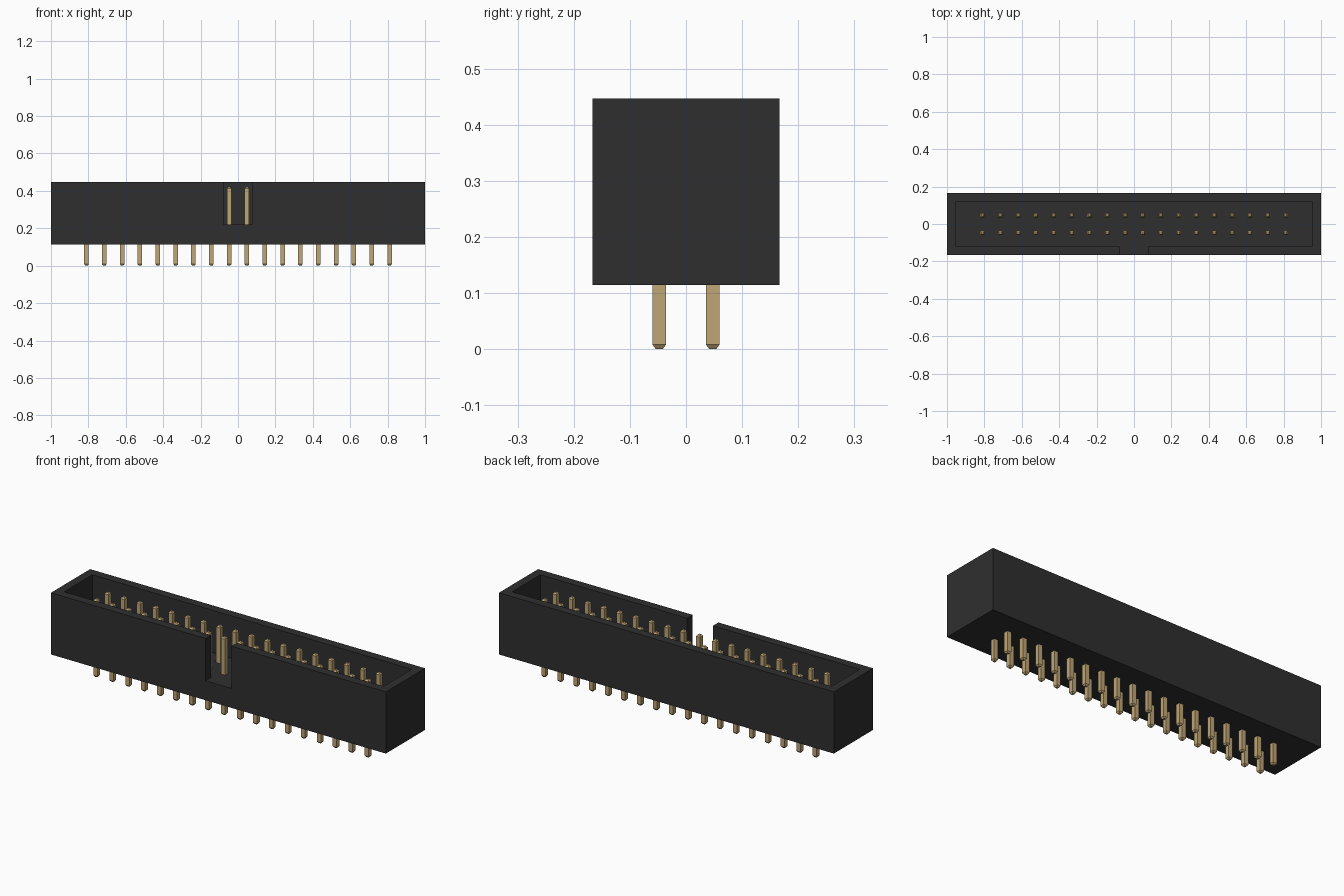
import bpy
import bmesh

if "Cube" in bpy.data.objects:
    bpy.data.objects.remove(bpy.data.objects["Cube"], do_unlink=True)

# Main dimensions
BODY_X, BODY_Y = 1.0, 0.167
BODY_Z0, BODY_Z1 = 0.114, 0.447
CAV_X, CAV_Y = 0.954, 0.12
FLOOR_Z = 0.219
SLOT_X = 0.077
PIN_TOP = 0.42
COLUMNS, PITCH = 18, 0.0953
PIN_R, TIP_R, TIP_H = 0.012, 0.0062, 0.008


def material(name, rgb, roughness):
    m = bpy.data.materials.new(name)
    m.use_nodes = True
    m.diffuse_color = (*rgb, 1)
    m.roughness = roughness
    node = m.node_tree.nodes["Principled BSDF"]
    node.inputs["Base Color"].default_value = (*rgb, 1)
    node.inputs["Roughness"].default_value = roughness
    return m


def finish(bm, name, mat):
    bmesh.ops.recalc_face_normals(bm, faces=bm.faces)
    mesh = bpy.data.meshes.new(name)
    bm.to_mesh(mesh)
    bm.free()
    mesh.materials.append(mat)
    ob = bpy.data.objects.new(name, mesh)
    bpy.context.collection.objects.link(ob)
    return ob


def prism(name, outline, z0, z1, mat):
    """Extrude a flat outline upward from z0 to z1."""
    bm = bmesh.new()
    face = bm.faces.new([bm.verts.new((x, y, z0)) for x, y in outline])
    top = bmesh.ops.extrude_face_region(bm, geom=[face])["geom"]
    verts = [g for g in top if isinstance(g, bmesh.types.BMVert)]
    bmesh.ops.translate(bm, vec=(0, 0, z1 - z0), verts=verts)
    return finish(bm, name, mat)


def square(x, y):
    return [(-x, -y), (x, -y), (x, y), (-x, y)]


black = material("black plastic", (0.028, 0.028, 0.028), 0.6)
gold = material("pin gold", (0.52, 0.38, 0.18), 0.4)

# Shrouded housing: a block with a cavity and a key slot in the front wall
housing = prism("housing", square(BODY_X, BODY_Y), BODY_Z0, BODY_Z1, black)
cavity_outline = [(-CAV_X, -CAV_Y), (-SLOT_X, -CAV_Y), (-SLOT_X, -BODY_Y - 0.05),
                  (SLOT_X, -BODY_Y - 0.05), (SLOT_X, -CAV_Y), (CAV_X, -CAV_Y),
                  (CAV_X, CAV_Y), (-CAV_X, CAV_Y)]
cutter = prism("cavity_cutter", cavity_outline, FLOOR_Z, BODY_Z1 + 0.1, black)
cutter.hide_render = True
cut = housing.modifiers.new("cavity", 'BOOLEAN')
cut.operation = 'DIFFERENCE'
cut.solver = 'EXACT'
cut.object = cutter
bpy.context.view_layer.objects.active = housing
bpy.ops.object.modifier_apply(modifier=cut.name)
bpy.data.objects.remove(cutter, do_unlink=True)

# Square pin with tapered tips at both ends, lofted from four rings
bm = bmesh.new()
rings = []
for z, r in ((0, TIP_R), (TIP_H, PIN_R), (PIN_TOP - TIP_H, PIN_R), (PIN_TOP, TIP_R)):
    rings.append([bm.verts.new((x, y, z)) for x, y in square(r, r)])
for low, high in zip(rings, rings[1:]):
    for i in range(4):
        j = (i + 1) % 4
        bm.faces.new((low[i], low[j], high[j], high[i]))
bm.faces.new(rings[0])
bm.faces.new(rings[-1])
first_pin = finish(bm, "pin", gold)
pin_mesh = first_pin.data
bpy.data.objects.remove(first_pin, do_unlink=True)

# Two rows of pins sharing one mesh
for row, y in (("front", -PITCH / 2), ("back", PITCH / 2)):
    for i in range(COLUMNS):
        pin = bpy.data.objects.new(f"{row}_pin_{i + 1}", pin_mesh)
        pin.location = ((i - (COLUMNS - 1) / 2) * PITCH, y, 0)
        bpy.context.collection.objects.link(pin)
